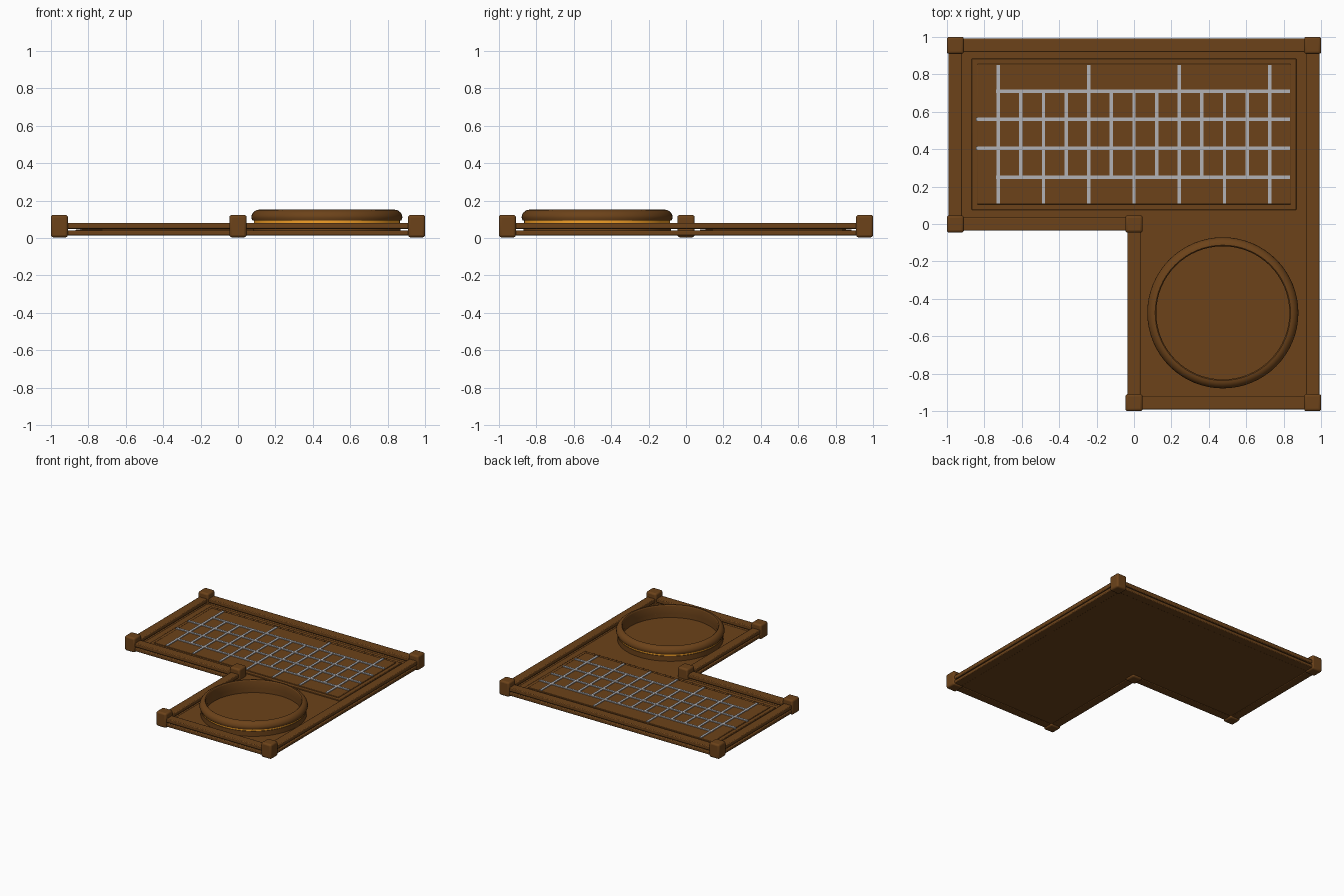
import bpy, bmesh, math

if "Cube" in bpy.data.objects:
    bpy.data.objects.remove(bpy.data.objects["Cube"])


def material(name, rgb):
    m = bpy.data.materials.new(name)
    m.diffuse_color = (*rgb, 1)
    m.use_nodes = True
    m.node_tree.nodes["Principled BSDF"].inputs["Base Color"].default_value = m.diffuse_color
    return m


WOOD = material("brown", (0.15, 0.055, 0.01))
GLOW = material("orange", (0.9, 0.35, 0.02))
LINE = material("pale_grey", (0.45, 0.45, 0.47))


def finish(name, bm, mat, bevel=0, segments=2):
    bmesh.ops.recalc_face_normals(bm, faces=bm.faces)
    me = bpy.data.meshes.new(name)
    bm.to_mesh(me)
    bm.free()
    ob = bpy.data.objects.new(name, me)
    bpy.context.collection.objects.link(ob)
    me.materials.append(mat)
    if bevel:
        mod = ob.modifiers.new("bevel", 'BEVEL')
        mod.width, mod.segments = bevel, segments
    bpy.ops.object.select_all(action='DESELECT')
    bpy.context.view_layer.objects.active = ob
    ob.select_set(True)
    bpy.ops.object.shade_smooth_by_angle(angle=math.radians(35))
    return ob


def add_box(bm, x0, x1, y0, y1, z0, z1):
    verts = bmesh.ops.create_cube(bm, size=1)["verts"]
    for v in verts:
        v.co = ((x0 + x1) / 2 + v.co.x * (x1 - x0),
                (y0 + y1) / 2 + v.co.y * (y1 - y0),
                (z0 + z1) / 2 + v.co.z * (z1 - z0))


def box(name, dims, mat, bevel=0, segments=2):
    bm = bmesh.new()
    add_box(bm, *dims)
    return finish(name, bm, mat, bevel, segments)


def revolve(name, profile, centre, mat, n=64):
    # closed (radius, z) profile spun about a vertical axis
    bm = bmesh.new()
    rings = []
    for i in range(n):
        a = math.tau * i / n
        rings.append([bm.verts.new((centre[0] + r * math.cos(a),
                                    centre[1] + r * math.sin(a), z)) for r, z in profile])
    k = len(profile)
    for i in range(n):
        a, b = rings[i], rings[(i + 1) % n]
        for j in range(k):
            bm.faces.new((a[j], b[j], b[(j + 1) % k], a[(j + 1) % k]))
    return finish(name, bm, mat)


# L-shaped floor slab
E = 0.955
corners = [(-E, E), (E, E), (E, -E), (0, -E), (0, 0), (-E, 0)]
bm = bmesh.new()
face = bm.faces.new([bm.verts.new((x, y, 0.018)) for x, y in corners])
ext = bmesh.ops.extrude_face_region(bm, geom=[face])
for v in ext["geom"]:
    if isinstance(v, bmesh.types.BMVert):
        v.co.z = 0.038
finish("floor", bm, WOOD)

# corner posts, with a lower and an upper rail between neighbours
for i, (x, y) in enumerate(corners):
    box(f"post_{i + 1}", (x - 0.046, x + 0.046, y - 0.046, y + 0.046, 0.003, 0.123),
        WOOD, 0.014, 3)
    x2, y2 = corners[(i + 1) % 6]
    along_x = abs(x2 - x) > abs(y2 - y)
    w = 0.036
    dx, dy = (-0.03, w) if along_x else (w, -0.03)
    for part, z0, z1 in (("lower", 0.014, 0.041), ("upper", 0.049, 0.081)):
        box(f"{part}_rail_{i + 1}", (min(x, x2) - dx, max(x, x2) + dx,
                                     min(y, y2) - dy, max(y, y2) + dy, z0, z1), WOOD, 0.006)

# raised panel: stepped border and inner plate
box("panel_base", (-0.868, 0.868, 0.075, 0.885, 0.034, 0.046), WOOD, 0.004)
box("panel_plate", (-0.838, 0.838, 0.105, 0.855, 0.04, 0.052), WOOD, 0.004)

# pale grid strips on the panel
bm = bmesh.new()
h, ztop = 0.009, 0.059
for y, x0 in ((0.71, -0.73), (0.56, -0.835), (0.405, -0.835), (0.25, -0.73)):
    add_box(bm, x0 - h, 0.835, y - h, y + h, 0.045, ztop)
for i in range(13):
    x = -0.726 + i * 0.121
    y0 = 0.11 if i % 2 == 0 else 0.25
    y1 = 0.85 if i % 4 == 0 else 0.71
    add_box(bm, x - h, x + h, y0, y1, 0.045, ztop - 0.0005)
finish("grid_strips", bm, LINE)

# round rim: base ring, glowing band, rounded top ring and the disc inside
C = (0.475, -0.475)
revolve("rim_base", [(0.36, 0.03), (0.395, 0.03), (0.395, 0.08), (0.36, 0.08)], C, WOOD)
revolve("rim_glow_band", [(0.365, 0.076), (0.39, 0.076), (0.39, 0.098), (0.365, 0.098)], C, GLOW)
top = [(0.357, 0.078), (0.366, 0.094), (0.398, 0.094)]
for i in range(7):
    a = math.radians(90 * i / 6)
    top.append((0.362 + 0.042 * math.cos(a), 0.108 + 0.043 * math.sin(a)))
top += [(0.358, 0.148), (0.356, 0.142)]
revolve("rim_top", top, C, WOOD)
bm = bmesh.new()
bmesh.ops.create_cone(bm, cap_ends=True, segments=64, radius1=0.365, radius2=0.365, depth=0.016)
bmesh.ops.translate(bm, verts=bm.verts, vec=(*C, 0.038))
finish("rim_disc", bm, WOOD)
